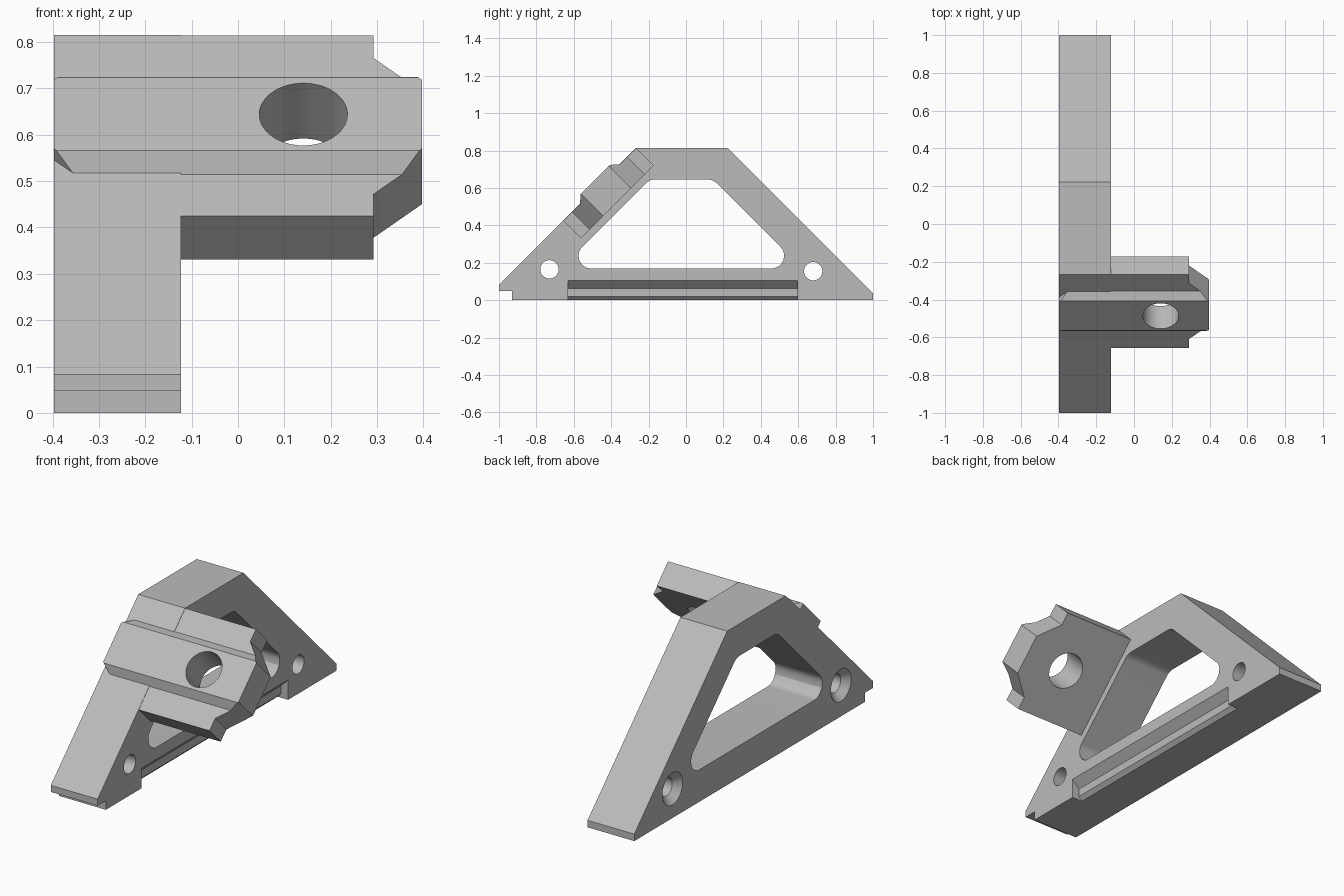
import bpy, bmesh, math
from mathutils import Vector

cube = bpy.data.objects.get("Cube")
if cube:
    bpy.data.objects.remove(cube, do_unlink=True)

grey = bpy.data.materials.new("plain grey")
grey.use_nodes = True
COLOUR = (0.5, 0.5, 0.5, 1)
grey.diffuse_color = COLOUR
grey.node_tree.nodes["Principled BSDF"].inputs["Base Color"].default_value = COLOUR

X, Y, Z = Vector((1, 0, 0)), Vector((0, 1, 0)), Vector((0, 0, 1))
ALONG = (Y + Z).normalized()    # up the front slope
OUT = (Z - Y).normalized()      # square to the front slope
SIDE = (Y, Z, X)
SLOPE = (X, ALONG, OUT)
RIDGE = (ALONG, OUT, X)


def loft(name, lower, upper, lo, hi, basis):
    """Solid between two outlines, drawn in the first two axes of basis."""
    u, v, w = basis
    bm = bmesh.new()
    rings = [[bm.verts.new(u * a + v * b + w * c) for a, b in pts]
             for pts, c in ((lower, lo), (upper, hi))]
    n = len(lower)
    for ring in rings:
        bm.faces.new(ring)
    for i in range(n):
        j = (i + 1) % n
        bm.faces.new((rings[0][i], rings[0][j], rings[1][j], rings[1][i]))
    bmesh.ops.recalc_face_normals(bm, faces=bm.faces)
    mesh = bpy.data.meshes.new(name)
    bm.to_mesh(mesh)
    bm.free()
    obj = bpy.data.objects.new(name, mesh)
    mesh.materials.append(grey)
    bpy.context.collection.objects.link(obj)
    return obj


def prism(name, pts, lo, hi, basis):
    return loft(name, pts, pts, lo, hi, basis)


def circle(cx, cy, r, n=48):
    return [(cx + r * math.cos(math.tau * i / n), cy + r * math.sin(math.tau * i / n))
            for i in range(n)]


def rounded(corners, r, steps=10):
    """Outline with every corner filleted to radius r."""
    pts = []
    for i, c in enumerate(corners):
        c = Vector(c)
        a = (Vector(corners[i - 1]) - c).normalized()
        b = (Vector(corners[(i + 1) % len(corners)]) - c).normalized()
        half = a.angle(b) / 2
        centre = c + (a + b).normalized() * r / math.sin(half)
        start = c + a * r / math.tan(half) - centre
        end = c + b * r / math.tan(half) - centre
        for k in range(steps + 1):
            p = start.lerp(end, k / steps).normalized() * r + centre
            pts.append((p.x, p.y))
    return pts


def combine(target, other, operation):
    mod = target.modifiers.new(operation.lower(), "BOOLEAN")
    mod.operation, mod.solver, mod.object = operation, "EXACT", other
    bpy.context.view_layer.objects.active = target
    bpy.ops.object.modifier_apply(modifier=mod.name)
    bpy.data.objects.remove(other, do_unlink=True)


OUTER, INNER = -0.397, -0.123   # the two sides of the frame

# Triangular frame
frame = prism("bracket_frame",
              [(-1, 0.083), (-1, 0.048), (-0.93, 0.048), (-0.93, 0), (1, 0),
               (1, 0.037), (0.222, 0.815), (-0.268, 0.815)], OUTER, INNER, SIDE)

# Angled mounting plate with a flared tongue
MID, TIP, ROOT, END, NECK = 0.111, 0.105, 0.208, 0.397, 0.292
plate = prism("mounting_plate",
              [(-0.25, -0.163), (NECK, -0.163), (NECK, MID - ROOT), (END, MID - TIP),
               (END, MID + TIP), (NECK, MID + ROOT), (NECK, 0.387), (-0.25, 0.387)],
              0.631, 0.764, SLOPE)

# Raised ridge across the plate, its corners trimmed to the tongue shape
ridge = prism("locating_ridge",
              [(-0.036, 0.7), (-0.036, 0.764), (0.001, 0.8), (0.224, 0.8),
               (0.261, 0.764), (0.261, 0.7)], OUTER, END, RIDGE)
trim = prism("ridge_trim",
             [(sx * x, MID + sy * s) for sx, sy, x, s in
              ((1, -1, NECK, ROOT), (1, -1, END, TIP), (1, 1, END, TIP), (1, 1, NECK, ROOT),
               (-1, 1, NECK, ROOT), (-1, 1, END, TIP), (-1, -1, END, TIP), (-1, -1, NECK, ROOT))],
             0.6, 0.9, SLOPE)
combine(ridge, trim, "INTERSECT")

# Window through the frame
window = prism("window_cutter",
               rounded([(-0.67, 0.17), (0.62, 0.17), (0.145, 0.645), (-0.195, 0.645)], 0.067),
               -0.6, 0.1, SIDE)
combine(frame, window, "DIFFERENCE")

# Stepped groove along the lower inner edge
groove = prism("groove_cutter",
               [(INNER + 0.04, 0.145), (INNER - 0.042, 0.063), (INNER - 0.042, 0.02),
                (INNER - 0.072, -0.01), (INNER + 0.04, -0.01)], -0.63, 0.595, (X, Z, Y))
combine(frame, groove, "DIFFERENCE")

combine(frame, plate, "UNION")
combine(frame, ridge, "UNION")

# Countersunk screw holes
for y, z in ((-0.73, 0.165), (0.68, 0.155)):
    combine(frame, prism("screw_cutter", circle(y, z, 0.049), -0.6, 0, SIDE), "DIFFERENCE")
    sink = loft("countersink_cutter", circle(y, z, 0.095), circle(y, z, 0.045),
                OUTER - 0.01, OUTER + 0.04, SIDE)
    combine(frame, sink, "DIFFERENCE")

# Large bore through the plate
combine(frame, prism("bore_cutter", circle(0.141, MID, 0.095, 64), 0.5, 0.95, SLOPE), "DIFFERENCE")

bpy.ops.object.select_all(action="DESELECT")
frame.select_set(True)
bpy.context.view_layer.objects.active = frame
bpy.ops.object.shade_smooth_by_angle(angle=math.radians(25))
